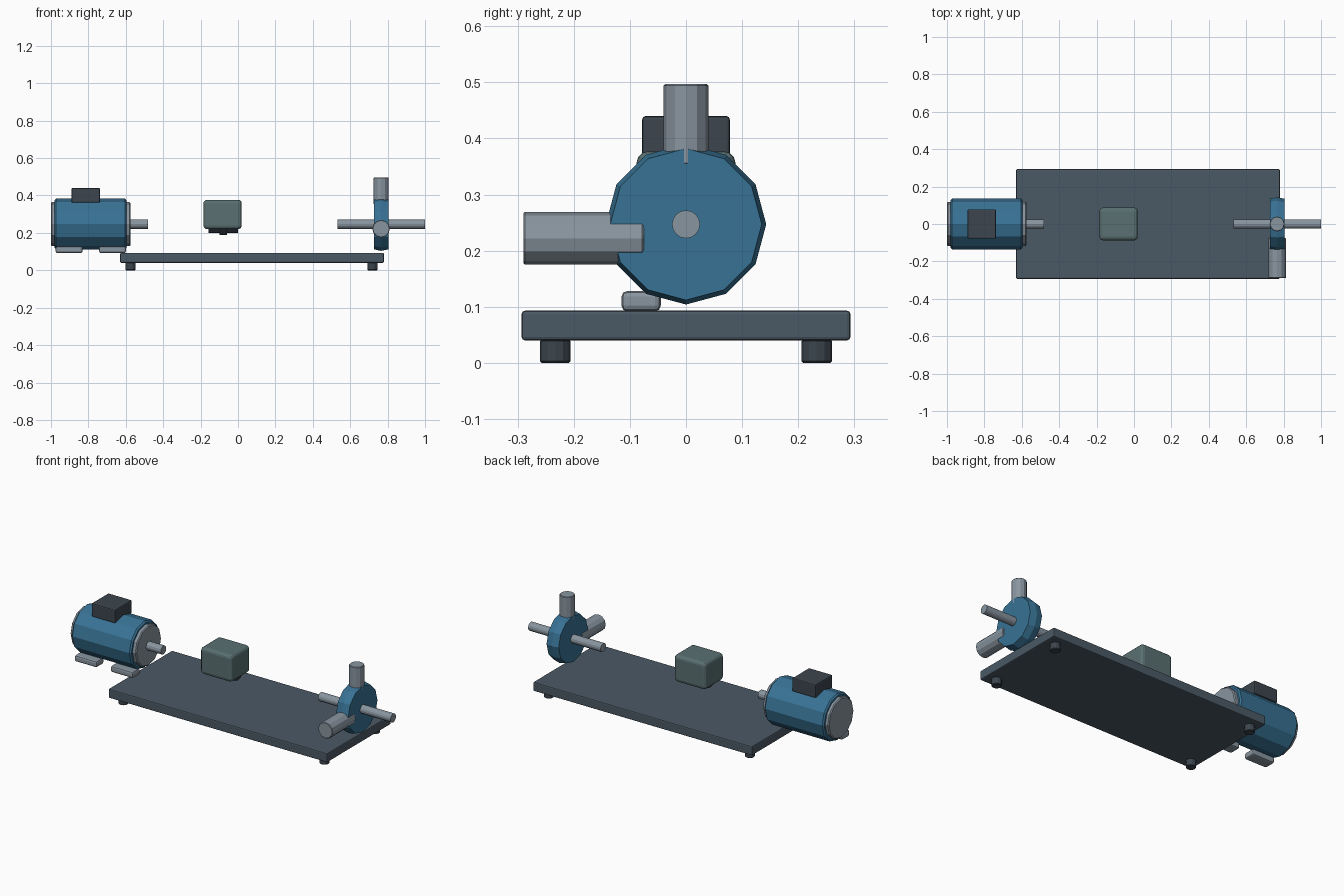
import bpy, math
from mathutils import Matrix, Vector

if "Cube" in bpy.data.objects:
    bpy.data.objects.remove(bpy.data.objects["Cube"])

AXIS_Z = 0.247   # height of the common shaft line
PUMP_X = 0.765


def material(name, rgb):
    m = bpy.data.materials.new(name)
    m.diffuse_color = (*rgb, 1)
    m.use_nodes = True
    m.node_tree.nodes["Principled BSDF"].inputs["Base Color"].default_value = m.diffuse_color
    return m


SLATE = material("slate", (0.07, 0.10, 0.13))
BLUE = material("blue", (0.04, 0.17, 0.30))
DARK = material("dark", (0.045, 0.06, 0.075))
STEEL = material("steel", (0.25, 0.30, 0.35))
GREEN = material("grey_green", (0.10, 0.16, 0.165))


def mesh_object(name, verts, faces, mat, bevel=0, segments=1):
    me = bpy.data.meshes.new(name)
    me.from_pydata(verts, [], faces)
    me.materials.append(mat)
    ob = bpy.data.objects.new(name, me)
    bpy.context.collection.objects.link(ob)
    if bevel:
        b = ob.modifiers.new("bevel", 'BEVEL')
        b.width = bevel
        b.segments = segments
        b.limit_method = 'ANGLE'
        b.angle_limit = math.radians(50)
    return ob


def box(name, xr, yr, zr, mat, bevel=0.006, segments=2):
    v = [(x, y, z) for x in xr for y in yr for z in zr]
    f = [(0, 1, 3, 2), (4, 6, 7, 5), (0, 4, 5, 1),
         (2, 3, 7, 6), (0, 2, 6, 4), (1, 5, 7, 3)]
    return mesh_object(name, v, f, mat, bevel, segments)


def turned(name, axis, centre, profile, mat, sides=12, bevel=0):
    """Faceted solid of revolution; profile holds (position along axis, radius)."""
    i = 'xyz'.index(axis)
    verts = []
    for along, r in profile:
        for k in range(sides):
            a = 2 * math.pi * k / sides
            p = Vector(centre)
            p[i] = along
            p[(i + 1) % 3] += r * math.cos(a)
            p[(i + 2) % 3] += r * math.sin(a)
            verts.append(p)
    n = len(profile)
    faces = [tuple(reversed(range(sides))), tuple(range((n - 1) * sides, n * sides))]
    for j in range(n - 1):
        for k in range(sides):
            q = (k + 1) % sides
            faces.append((j * sides + k, j * sides + q,
                          (j + 1) * sides + q, (j + 1) * sides + k))
    return mesh_object(name, verts, faces, mat, bevel)


# Baseplate with four levelling feet
box("baseplate", (-0.63, 0.78), (-0.293, 0.293), (0.04, 0.093), SLATE)
for x in (-0.575, 0.72):
    for y in (-0.233, 0.233):
        turned("base_foot", 'z', (x, y, 0), [(0, 0.027), (0.042, 0.027)], DARK, 12, 0.003)

# Motor: body, end caps, output shaft, terminal box, mounting feet
line = (0, 0, AXIS_Z)
turned("motor_body", 'x', line,
       [(-0.98, 0.128), (-0.972, 0.136), (-0.605, 0.136), (-0.597, 0.128)], BLUE)
turned("motor_rear_cap", 'x', line, [(-1.0, 0.112), (-0.995, 0.118), (-0.97, 0.118)], STEEL)
turned("motor_front_cap", 'x', line, [(-0.605, 0.118), (-0.58, 0.118), (-0.575, 0.112)], STEEL)
turned("motor_shaft", 'x', line, [(-0.60, 0.025), (-0.48, 0.025)], STEEL)
box("terminal_box", (-0.89, -0.738), (-0.078, 0.078), (0.362, 0.44), DARK)
for x0 in (-0.975, -0.743):
    box("motor_foot", (x0, x0 + 0.144), (-0.115, -0.045), (0.092, 0.128), STEEL, 0.01)

# Coupling under its guard
turned("coupling_hub", 'x', line, [(-0.157, 0.048), (0.0, 0.048)], DARK)
turned("coupling_flange", 'x', line, [(-0.098, 0.058), (-0.06, 0.058)], DARK)
box("coupling_guard", (-0.185, 0.02), (-0.088, 0.088), (0.22, 0.377), GREEN, 0.02, 3)

# Pump: ridged casing, shaft, discharge and suction pipes
turned("pump_casing", 'x', line,
       [(PUMP_X - 0.039, 0.135), (PUMP_X, 0.143), (PUMP_X + 0.039, 0.135)], BLUE)
turned("pump_shaft", 'x', line, [(0.533, 0.025), (1.0, 0.025)], STEEL, 16)
turned("discharge_pipe", 'z', (PUMP_X, 0, 0), [(0.353, 0.04), (0.497, 0.04)], STEEL, 12, 0.003)
turned("suction_pipe", 'y', (PUMP_X, 0, 0.222), [(-0.29, 0.047), (-0.075, 0.047)], STEEL, 12, 0.003)
